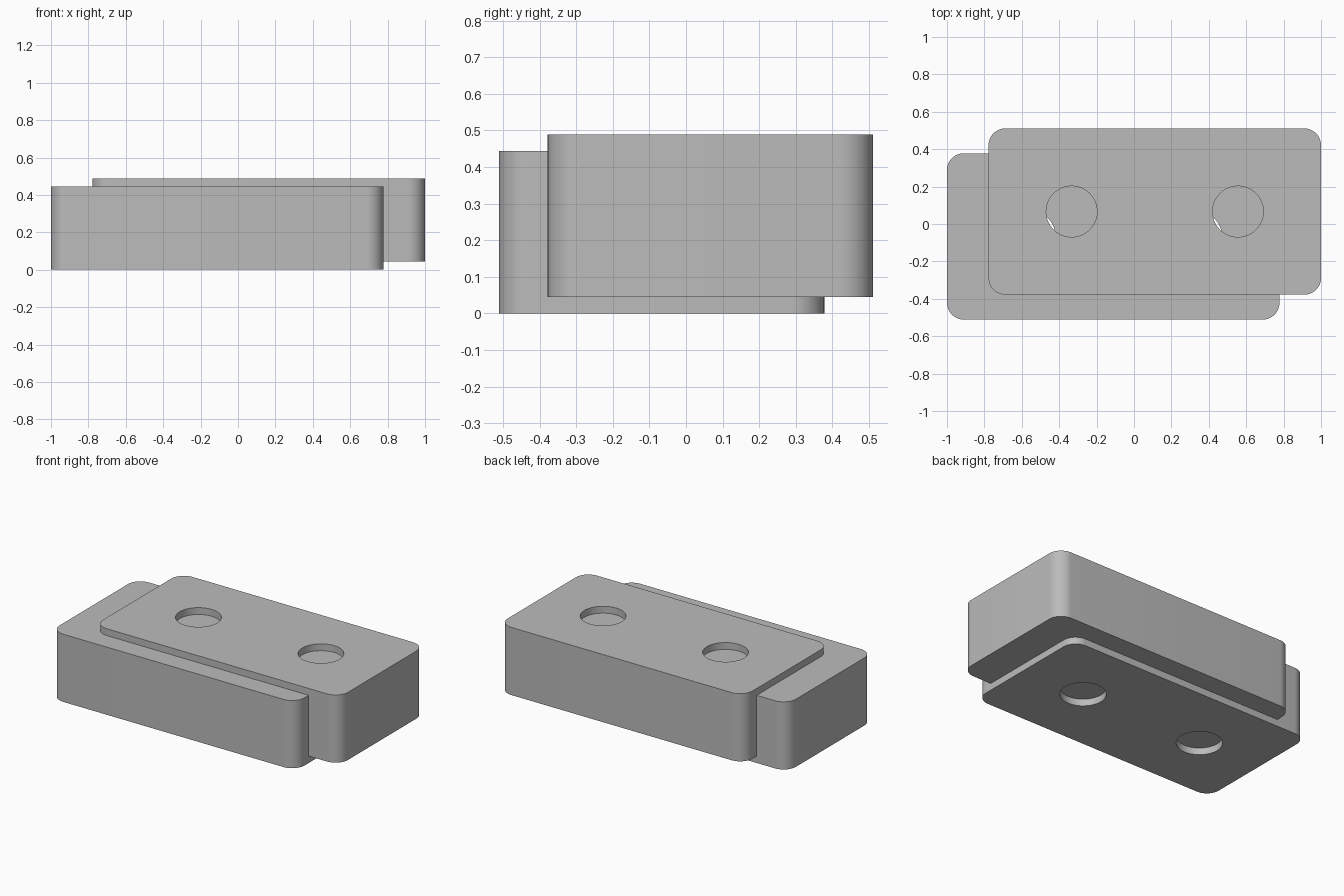
import bpy
import math
from mathutils import Vector

if "Cube" in bpy.data.objects:
    bpy.data.objects.remove(bpy.data.objects["Cube"], do_unlink=True)

SIZE = Vector((1.778, 0.889, 0.444))
CORNER = 0.09
HOLE_RADIUS = 0.136
HOLE_X = SIZE.x / 4

# Plain grey finish
grey = bpy.data.materials.new("plain grey")
grey.use_nodes = True
colour = (0.5, 0.5, 0.5, 1)
grey.diffuse_color = colour
grey.node_tree.nodes["Principled BSDF"].inputs["Base Color"].default_value = colour


def hole_cutter(name, centre):
    bpy.ops.mesh.primitive_cylinder_add(
        vertices=64, radius=HOLE_RADIUS, depth=SIZE.z * 2, location=centre)
    cutter = bpy.context.object
    cutter.name = name
    cutter.hide_render = True
    cutter.data.materials.append(grey)
    return cutter


def block(name, centre):
    # Slab with rounded upright corners
    bpy.ops.mesh.primitive_cube_add(size=1, location=centre)
    slab = bpy.context.object
    slab.name = name
    slab.scale = SIZE
    bpy.ops.object.transform_apply(location=False, rotation=False, scale=True)
    slab.data.materials.append(grey)
    weights = slab.data.attributes.new("bevel_weight_edge", "FLOAT", "EDGE")
    for edge in slab.data.edges:
        a, b = (slab.data.vertices[i].co for i in edge.vertices)
        weights.data[edge.index].value = float(abs(a.z - b.z) > 0.1)
    bevel = slab.modifiers.new("rounded corners", "BEVEL")
    bevel.limit_method = "WEIGHT"
    bevel.width = CORNER
    bevel.segments = 12

    # Two round holes through the slab
    cutters = []
    for side in (-1, 1):
        cutter = hole_cutter(name + "_hole", centre + Vector((side * HOLE_X, 0, 0)))
        cutters.append(cutter)
        cut = slab.modifiers.new("hole", "BOOLEAN")
        cut.operation = "DIFFERENCE"
        cut.solver = "EXACT"
        cut.object = cutter

    bpy.ops.object.select_all(action="DESELECT")
    slab.select_set(True)
    bpy.context.view_layer.objects.active = slab
    for modifier in list(slab.modifiers):
        bpy.ops.object.modifier_apply(modifier=modifier.name)
    for cutter in cutters:
        bpy.data.objects.remove(cutter, do_unlink=True)
    bpy.ops.object.shade_smooth_by_angle(angle=math.radians(30))


# Two equal blocks, offset diagonally and overlapping
offset = Vector((0.111, 0.0665, 0.0225))
middle = Vector((0, 0, SIZE.z / 2 + offset.z))
block("lower_front_block", middle - offset)
block("upper_back_block", middle + offset)
